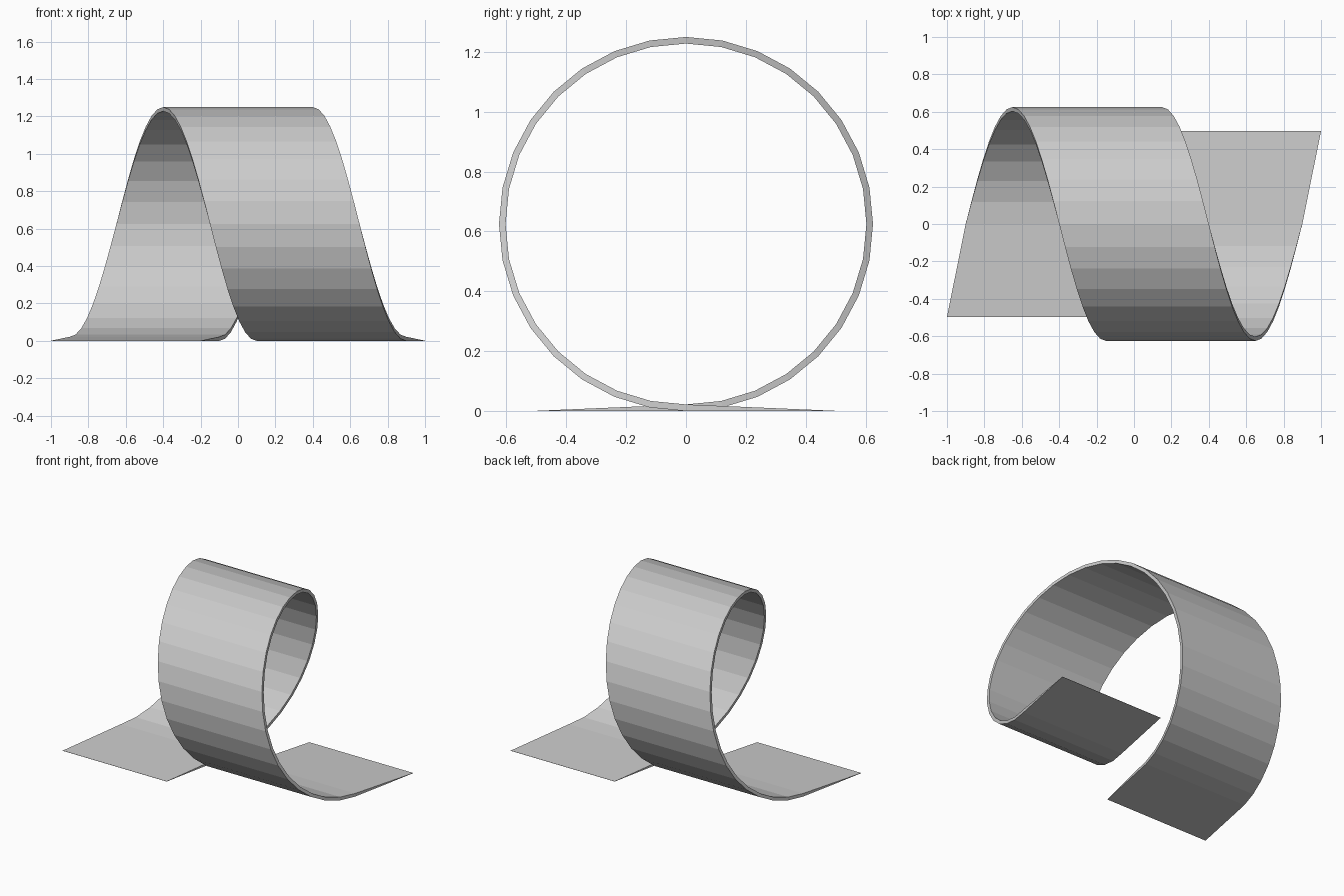
import bpy, bmesh
from math import sin, cos, pi

if "Cube" in bpy.data.objects:
    bpy.data.objects.remove(bpy.data.objects["Cube"])

R, THICK, HALF_W, SEGS = 0.625, 0.022, 0.4, 32
TIP_X, TIP_Y = 0.6, 0.497

# Ribbon path: centre x, outer (y, z), inner (y, z)
rows = [(TIP_X, (TIP_Y, 0), (TIP_Y, 0.001))]
for i in range(SEGS + 1):
    a = 2 * pi * i / SEGS
    r = R - THICK
    rows.append((0.5 - i / SEGS,
                 (-R * sin(a), R - R * cos(a)),
                 (-r * sin(a), R - r * cos(a))))
rows.append((-TIP_X, (-TIP_Y, 0), (-TIP_Y, 0.001)))

# Sweep a thin rectangular section along the spiral, tapering at both tips
bm = bmesh.new()
rings = []
for x, o, n in rows:
    rings.append([bm.verts.new(p) for p in (
        (x - HALF_W, *o), (x + HALF_W, *o), (x + HALF_W, *n), (x - HALF_W, *n))])
for a, b in zip(rings, rings[1:]):
    for k in range(4):
        j = (k + 1) % 4
        bm.faces.new((a[k], a[j], b[j], b[k]))
bm.faces.new(rings[0])
bm.faces.new(rings[-1])
bmesh.ops.recalc_face_normals(bm, faces=bm.faces)

mesh = bpy.data.meshes.new("spiral_ribbon")
bm.to_mesh(mesh)
bm.free()
bpy.context.collection.objects.link(bpy.data.objects.new("spiral_ribbon", mesh))
